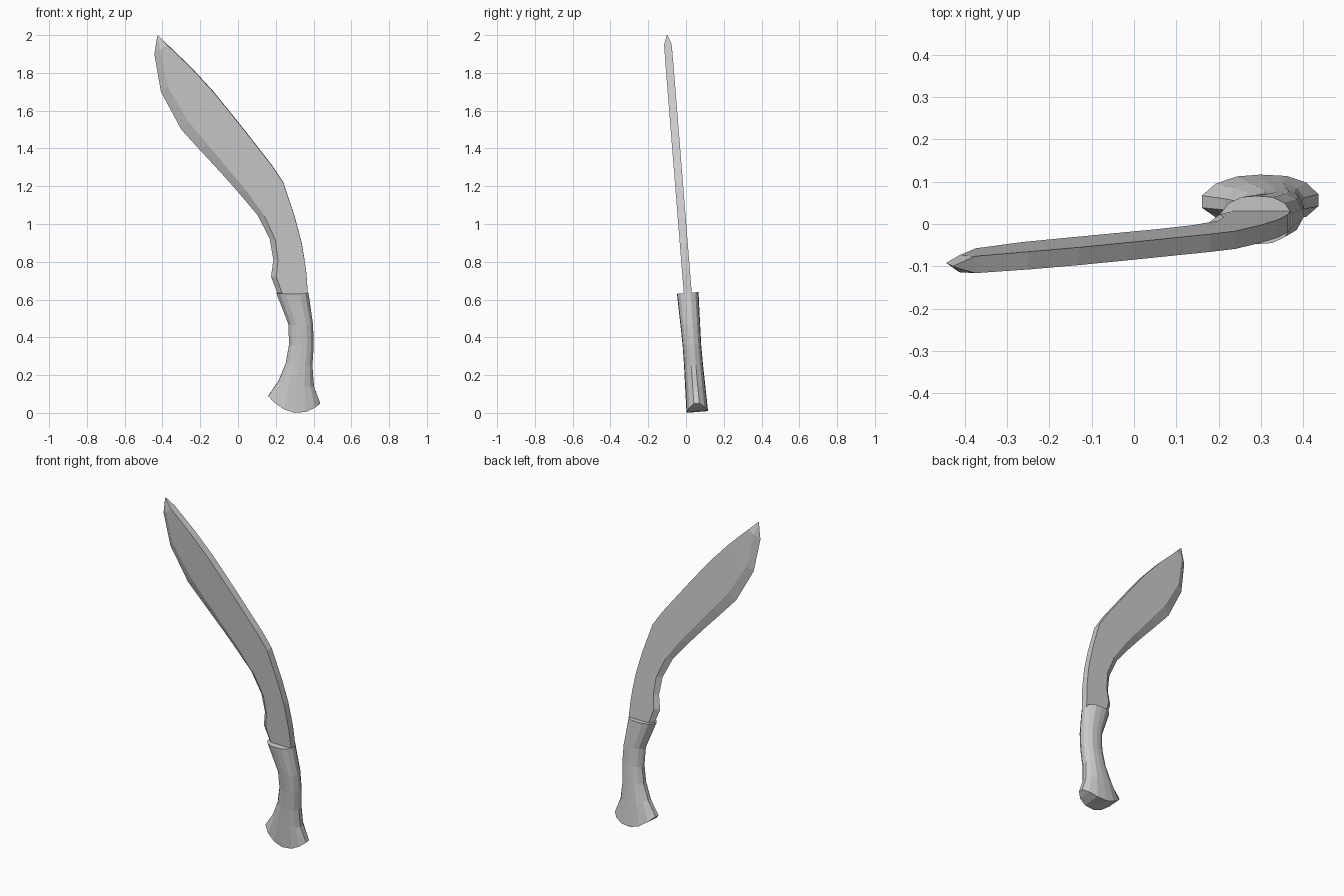
import bpy, bmesh

if "Cube" in bpy.data.objects:
    bpy.data.objects.remove(bpy.data.objects["Cube"])

LEAN = 0.08  # the whole knife leans towards the front


def leaned(x, z, d):
    """Place a point with offset d from the leaning centre plane."""
    return (x, 0.06 - LEAN * z + d, z + LEAN * d)


def loft(name, rings, cap_strips=False):
    """Bridge closed rings of equal length; cap as polygons or cross strips."""
    bm = bmesh.new()
    loops = [[bm.verts.new(p) for p in r] for r in rings]
    n = len(loops[0])
    for a, b in zip(loops, loops[1:]):
        for i in range(n):
            j = (i + 1) % n
            bm.faces.new((a[i], a[j], b[j], b[i]))
    for ring in (loops[0], loops[-1]):
        if cap_strips:
            for i in range(n // 2 - 1):
                bm.faces.new((ring[i], ring[i + 1], ring[n - 2 - i], ring[n - 1 - i]))
        else:
            bm.faces.new(ring)
    bmesh.ops.remove_doubles(bm, verts=bm.verts, dist=0.0001)
    bmesh.ops.recalc_face_normals(bm, faces=bm.faces)
    mesh = bpy.data.meshes.new(name)
    bm.to_mesh(mesh)
    bm.free()
    obj = bpy.data.objects.new(name, mesh)
    bpy.context.collection.objects.link(obj)
    return obj


# Blade: spine point, edge point, bevel share of the width, half thickness
blade_stations = [
    ((0.372, 0.60), (0.222, 0.60), 0.15, 0.021),
    ((0.362, 0.74), (0.175, 0.72), 0.15, 0.021),
    ((0.352, 0.81), (0.187, 0.81), 0.15, 0.021),
    ((0.337, 0.90), (0.168, 0.92), 0.18, 0.021),
    ((0.300, 1.04), (0.105, 1.045), 0.18, 0.021),
    ((0.240, 1.22), (0.000, 1.17), 0.18, 0.021),
    ((0.180, 1.31), (-0.080, 1.26), 0.18, 0.021),
    ((0.000, 1.54), (-0.200, 1.39), 0.20, 0.021),
    ((-0.130, 1.70), (-0.300, 1.50), 0.22, 0.021),
    ((-0.250, 1.83), (-0.408, 1.70), 0.22, 0.021),
    ((-0.375, 1.95), (-0.443, 1.90), 0.45, 0.020),
    ((-0.424, 2.00), (-0.428, 1.992), 0.50, 0.002),
]
blade_rings = []
for (sx, sz), (ex, ez), bevel, t in blade_stations:
    bx, bz = ex + (sx - ex) * bevel, ez + (sz - ez) * bevel
    blade_rings.append([leaned(sx, sz, -t), leaned(bx, bz, -t), leaned(ex, ez, 0),
                        leaned(bx, bz, t), leaned(sx, sz, t)])
loft("blade", blade_rings)

# Handle: left point, right point, half thickness, bottom bulge
half_section = [(0, .25), (.12, .7), (.3, .95), (.5, 1), (.73, .95), (.9, .7), (1, .25)]
section = [(u, -v) for u, v in half_section] + [(u, v) for u, v in reversed(half_section)]
handle_stations = [
    ((0.160, 0.09), (0.435, 0.05), 0.057, 0.065),
    ((0.215, 0.17), (0.402, 0.14), 0.053, 0.0),
    ((0.252, 0.26), (0.394, 0.25), 0.050, 0.0),
    ((0.270, 0.36), (0.401, 0.36), 0.049, 0.0),
    ((0.267, 0.47), (0.397, 0.47), 0.052, 0.0),
    ((0.203, 0.635), (0.373, 0.635), 0.057, 0.0),
]
handle_rings = []
for (lx, lz), (rx, rz), t, bulge in handle_stations:
    handle_rings.append([leaned(lx + (rx - lx) * u,
                                lz + (rz - lz) * u - bulge * 4 * u * (1 - u), v * t)
                         for u, v in section])
loft("handle", handle_rings, cap_strips=True)
